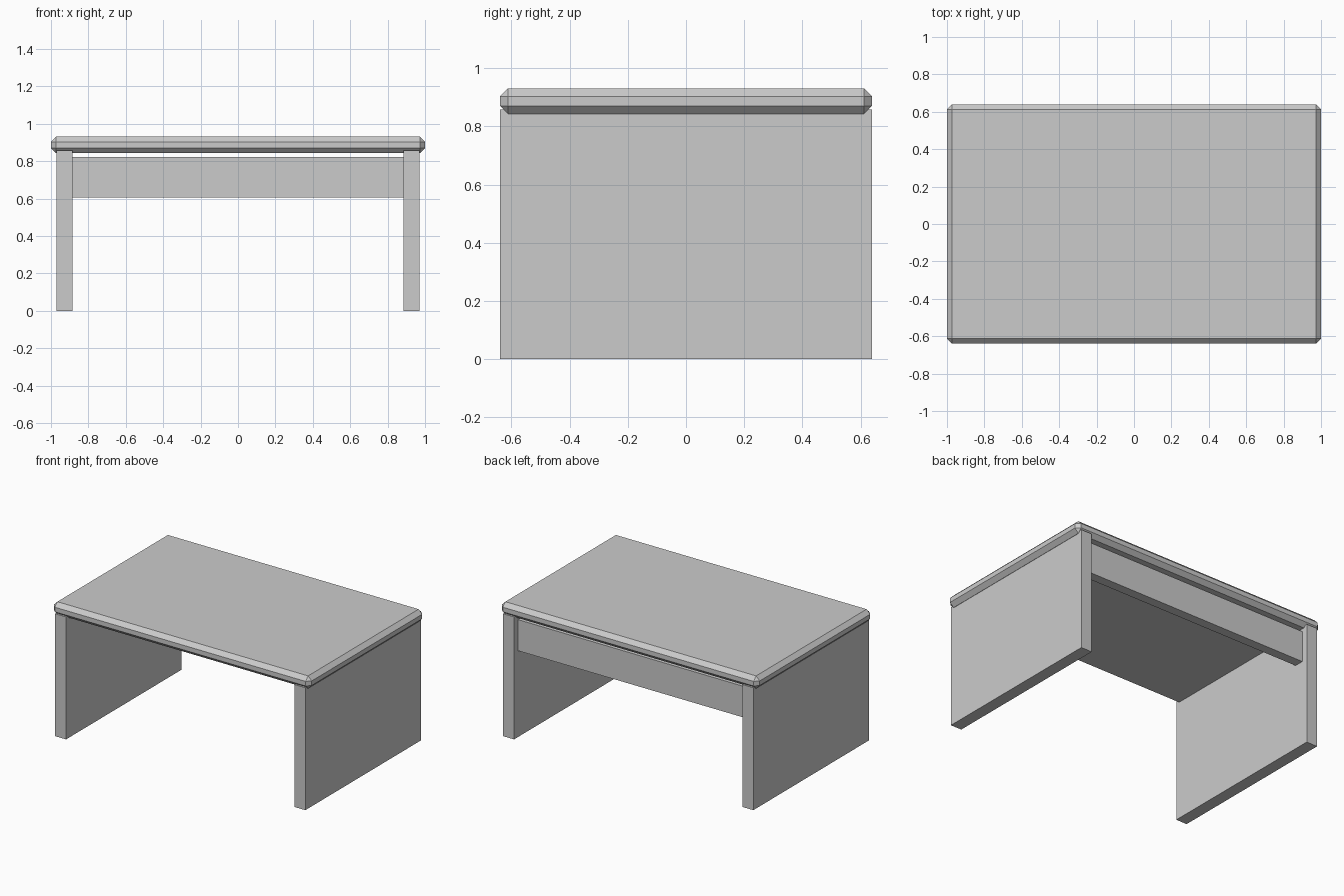
import bpy

cube = bpy.data.objects.get("Cube")
if cube:
    bpy.data.objects.remove(cube, do_unlink=True)

# One plain grey for the whole desk
grey = bpy.data.materials.new("light grey")
grey.use_nodes = True
colour = (0.6, 0.6, 0.6, 1)
grey.diffuse_color = colour
grey.node_tree.nodes["Principled BSDF"].inputs["Base Color"].default_value = colour


def box(name, low, high):
    """Flat-faced board spanning two opposite corners."""
    centre = [(a + b) / 2 for a, b in zip(low, high)]
    bpy.ops.mesh.primitive_cube_add(size=1, location=centre)
    board = bpy.context.object
    board.name = name
    board.scale = [b - a for a, b in zip(low, high)]
    bpy.ops.object.transform_apply(location=False, rotation=False, scale=True)
    board.data.materials.append(grey)
    return board


half_depth = 0.64
leg_inner, leg_outer = 0.885, 0.97

# Chamfered desktop
top = box("desktop", (-1, -half_depth, 0.843), (1, half_depth, 0.931))
chamfer = top.modifiers.new("chamfer", "BEVEL")
chamfer.width = 0.028
chamfer.segments = 1

# Full-depth side panels
for side, name in ((1, "left_panel"), (-1, "right_panel")):
    x_low, x_high = sorted((side * leg_inner, side * leg_outer))
    box(name, (x_low, -half_depth, 0), (x_high, half_depth, 0.858))

# Rail between the panels, set in slightly from the back
box("back_rail", (-leg_inner, 0.53, 0.605), (leg_inner, 0.597, 0.823))
